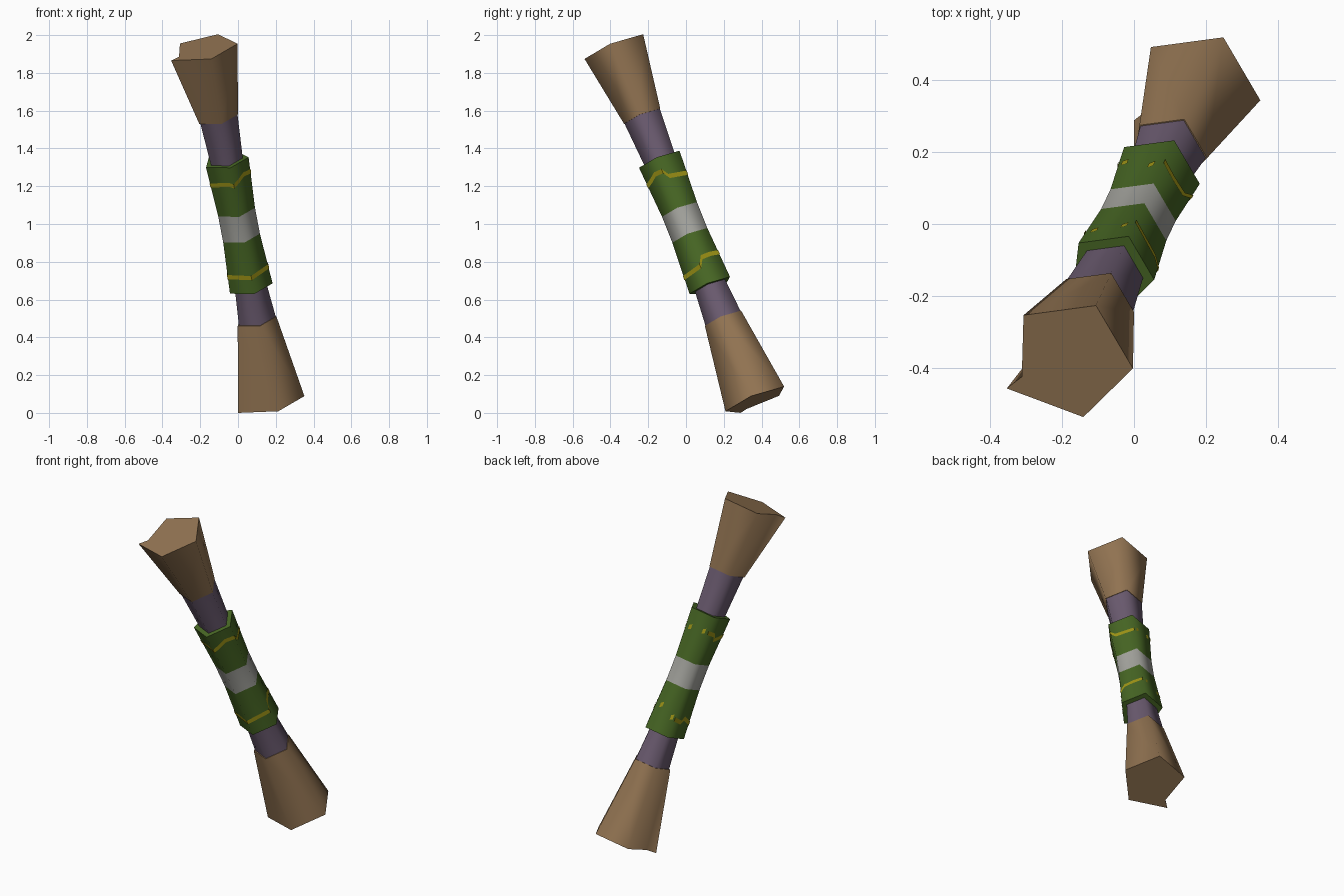
import bpy, bmesh, math
from mathutils import Vector

if "Cube" in bpy.data.objects:
    bpy.data.objects.remove(bpy.data.objects["Cube"])


def material(name, rgb):
    m = bpy.data.materials.new(name)
    m.use_nodes = True
    m.diffuse_color = (*rgb, 1)
    m.node_tree.nodes["Principled BSDF"].inputs["Base Color"].default_value = (*rgb, 1)
    return m


BROWN = material("brown cloth", (0.29, 0.175, 0.085))
PURPLE = material("purple wood", (0.15, 0.107, 0.165))
GREEN = material("leaf green", (0.065, 0.138, 0.018))
WHITE = material("pale grey", (0.38, 0.38, 0.35))
YELLOW = material("mustard yellow", (0.35, 0.30, 0.008))

# Leaning axis of the staff and its five-sided section
AXIS = Vector((-0.19, -0.40, 1)).normalized()
TILT = Vector((0, 0, 1)).rotation_difference(AXIS)
MIDDLE = Vector((0, 0, 1))
SIDES = 5


def place(t, side, radius):
    a = math.radians(208 + 72 * side)
    flat = Vector((math.cos(a), math.sin(a), 0)) * radius
    return MIDDLE + AXIS * t + TILT @ flat


def finish(name, bm, mats, smooth=80):
    bmesh.ops.recalc_face_normals(bm, faces=bm.faces)
    mesh = bpy.data.meshes.new(name)
    bm.to_mesh(mesh)
    bm.free()
    for m in mats:
        mesh.materials.append(m)
    ob = bpy.data.objects.new(name, mesh)
    bpy.context.collection.objects.link(ob)
    bpy.ops.object.select_all(action="DESELECT")
    ob.select_set(True)
    bpy.context.view_layer.objects.active = ob
    bpy.ops.object.shade_smooth_by_angle(angle=math.radians(smooth))
    return ob


def loft(name, rings, mats, band_mats=None):
    """Skin a list of point rings, closing both ends."""
    bm = bmesh.new()
    loops = [[bm.verts.new(p) for p in ring] for ring in rings]
    for i, (low, high) in enumerate(zip(loops, loops[1:])):
        n = len(low)
        for k in range(n):
            f = bm.faces.new((low[k], low[(k + 1) % n], high[(k + 1) % n], high[k]))
            f.material_index = band_mats[i] if band_mats else 0
    bm.faces.new(loops[0])
    bm.faces.new(loops[-1])
    return finish(name, bm, mats)


def ring(t, radius):
    return [place(t, k, radius) for k in range(SIDES)]


def bag_ring(t, radius, flap, tuck):
    # One corner sticks out as a loose flap over a tucked edge
    pts = [place(t, 0, flap)] + [place(t, k, radius) for k in range(1, SIDES)]
    return pts + [place(t, -0.06, tuck)]


# Core rod
loft("core_rod", [ring(-0.57, 0.108), ring(-0.35, 0.09),
                  ring(0.35, 0.09), ring(0.63, 0.108)], [PURPLE])

# Flared cloth ends
for name, sign, neck in (("upper_cloth_end", 1, 0.62), ("lower_cloth_end", -1, 0.55)):
    loft(name, [bag_ring(sign * neck, 0.11, 0.114, 0.108),
                bag_ring(sign * 1.02, 0.178, 0.207, 0.152)], [BROWN])

# Grip wrap with a pale, slightly waisted centre band
WRAP = [(-0.36, 0.123), (-0.07, 0.106), (0.08, 0.106), (0.37, 0.123)]
loft("grip_wrap", [ring(t, r) for t, r in WRAP], [GREEN, WHITE], [0, 1, 0])


def wrap_point(s, t, lift=0.003):
    """Point on the wrap: s counts sides around, t runs along the axis."""
    end, waist = (WRAP[3], WRAP[2]) if t > 0 else (WRAP[0], WRAP[1])
    f = (t - waist[0]) / (end[0] - waist[0])
    radius = waist[1] + f * (end[1] - waist[1]) + lift
    k = math.floor(s)
    return place(t, k, radius).lerp(place(t, k + 1, radius), s - k)


def stripe(name, path, half=0.012):
    bm = bmesh.new()
    pairs = [[bm.verts.new(wrap_point(s, t + o)) for o in (-half, half)] for s, t in path]
    for a, b in zip(pairs, pairs[1:]):
        bm.faces.new((a[0], b[0], b[1], a[1]))
    ob = finish(name, bm, [YELLOW], 30)
    # Make sure the plate faces outward
    face = ob.data.polygons[0]
    outward = face.center - MIDDLE
    outward -= AXIS * outward.dot(AXIS)
    if face.normal.dot(outward) < 0:
        ob.data.flip_normals()


# Ragged yellow stripes
stripe("upper_stripe", [(-1, 0.275), (-0.55, 0.265), (-0.45, 0.235), (0, 0.265), (0.8, 0.27),
                        (1, 0.26), (1.3, 0.275), (1.6, 0.295), (2, 0.29), (2.2, 0.255),
                        (2.6, 0.25), (3, 0.245)])
stripe("lower_stripe", [(-1, -0.25), (-0.55, -0.265), (-0.4, -0.24), (0, -0.265), (1, -0.27),
                        (1.5, -0.265), (2, -0.26), (2.2, -0.215), (2.6, -0.21), (3, -0.215)])

# Small yellow flecks on the back
for i, (s, t) in enumerate(((3.15, 0.26), (3.75, 0.27), (3.2, -0.21), (3.8, -0.25))):
    stripe(f"back_fleck_{i + 1}", [(s, t), (s + 0.12, t + 0.01)], 0.014)
